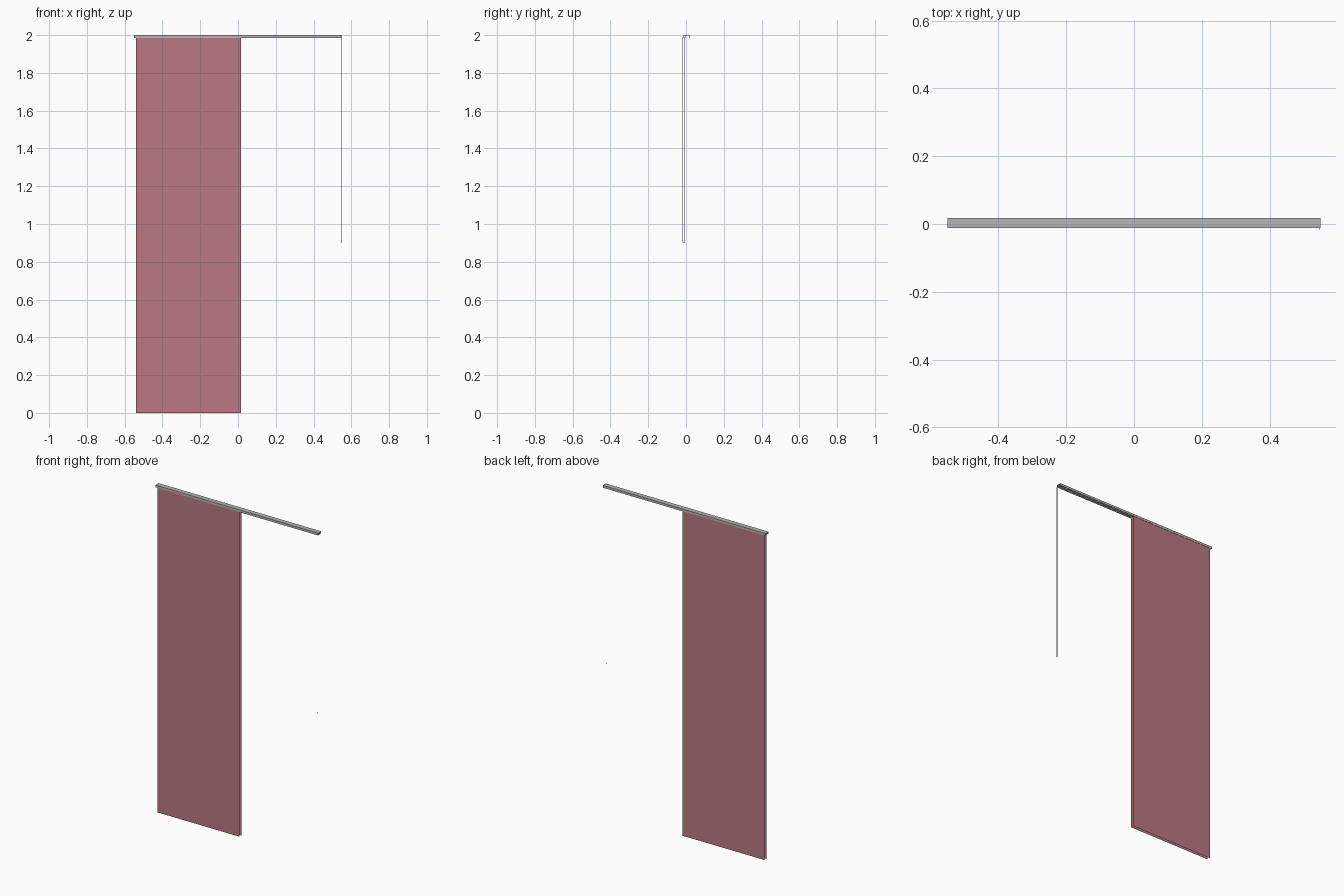
import bpy, math

old = bpy.data.objects.get("Cube")
if old:
    bpy.data.objects.remove(old, do_unlink=True)


def material(name, rgb):
    m = bpy.data.materials.new(name)
    m.use_nodes = True
    m.diffuse_color = (*rgb, 1)
    m.node_tree.nodes["Principled BSDF"].inputs["Base Color"].default_value = (*rgb, 1)
    return m


RED = material("dusty red fabric", (0.49, 0.19, 0.22))
GREY = material("rail grey", (0.47, 0.47, 0.47))


def mesh_object(name, verts, faces, mat):
    me = bpy.data.meshes.new(name)
    me.from_pydata(verts, [], faces)
    me.materials.append(mat)
    ob = bpy.data.objects.new(name, me)
    bpy.context.collection.objects.link(ob)
    return ob


# Rail: comb-shaped profile with open channels underneath, extruded along x
HALF, BACK, FRONT, TOP, LOW, WALL = 0.55, 0.018, -0.012, 2.0, 1.986, 0.0015
CHANNELS = 3
pitch = (BACK - FRONT - WALL) / CHANNELS
profile = [(BACK, TOP), (FRONT, TOP)]
for i in range(CHANNELS + 1):
    y = FRONT + i * pitch
    if i > 0:
        profile.append((y, TOP - WALL))
    profile += [(y, LOW), (y + WALL, LOW)]
    if i < CHANNELS:
        profile.append((y + WALL, TOP - WALL))
n = len(profile)
verts = [(x, y, z) for x in (-HALF, HALF) for y, z in profile]
sides = [(i, (i + 1) % n, n + (i + 1) % n, n + i) for i in range(n)]
mesh_object("curtain_rail", verts, sides + [tuple(reversed(range(n))), tuple(range(n, 2 * n))], GREY)


# Flat fabric panels hanging from the channels
def panel(name, x0, x1, y):
    mesh_object(name, [(x0, y, 0), (x1, y, 0), (x1, y, 1.99), (x0, y, 1.99)], [(0, 1, 2, 3)], RED)


panel("front_panel", -0.54, 0.015, -0.006)
panel("rear_panel", -0.54, 0.015, 0.012)

# Pull cord: a thin loop hanging at the left end of the rail
cord = bpy.data.curves.new("pull_cord", "CURVE")
cord.dimensions = "3D"
cord.bevel_depth = 0.0012
cord.bevel_resolution = 1
cord.materials.append(GREY)
path = [(-0.017, 1.99)]
for k in range(7):
    a = math.pi * (1 + k / 6)
    path.append((-0.012 + 0.005 * math.cos(a), 0.905 + 0.005 * math.sin(a)))
path.append((-0.007, 1.99))
spline = cord.splines.new("POLY")
spline.points.add(len(path) - 1)
for p, (y, z) in zip(spline.points, path):
    p.co = (0.546, y, z, 1)
ob = bpy.data.objects.new("pull_cord", cord)
bpy.context.collection.objects.link(ob)
